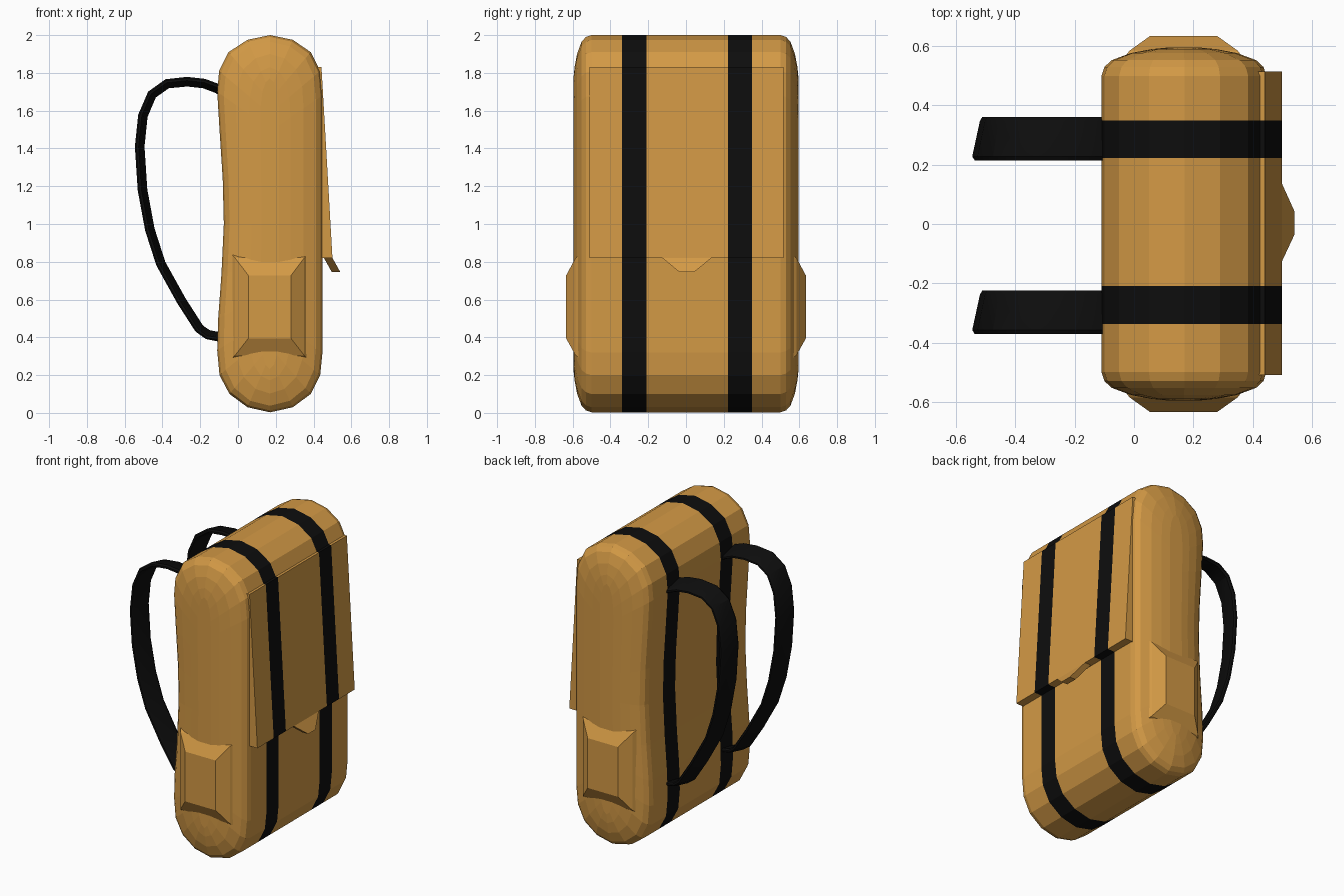
import bpy, bmesh
from mathutils import Vector

if "Cube" in bpy.data.objects:
    bpy.data.objects.remove(bpy.data.objects["Cube"])


def material(name, rgb):
    m = bpy.data.materials.new(name)
    m.diffuse_color = (*rgb, 1)
    m.use_nodes = True
    m.node_tree.nodes["Principled BSDF"].inputs["Base Color"].default_value = m.diffuse_color
    return m


CANVAS = material("canvas", (0.65, 0.32, 0.06))
BLACK = material("black_webbing", (0.004, 0.004, 0.004))
BANDS = [(-0.338, -0.21), (0.222, 0.35)]  # y ranges of the two webbing bands


def loft(name, rings, mats, banded=False):
    """Skin a row of equal-length closed rings and cap both ends."""
    bm = bmesh.new()
    rows = [[bm.verts.new(p) for p in ring] for ring in rings]
    n = len(rows[0])
    for a, b in zip(rows, rows[1:]):
        for i in range(n):
            j = (i + 1) % n
            bm.faces.new((a[i], a[j], b[j], b[i]))
    bm.faces.new(rows[0])
    bm.faces.new(rows[-1])
    bmesh.ops.recalc_face_normals(bm, faces=bm.faces)
    if banded:
        for f in bm.faces:
            y = f.calc_center_median().y
            f.material_index = int(any(lo < y < hi for lo, hi in BANDS))
    mesh = bpy.data.meshes.new(name)
    bm.to_mesh(mesh)
    bm.free()
    for m in mats:
        mesh.materials.append(m)
    ob = bpy.data.objects.new(name, mesh)
    bpy.context.collection.objects.link(ob)
    return ob


# Body: side profile (x, z) swept across y, shrinking at both ends
profile = [(0.17, 2.0), (0.29, 1.975), (0.385, 1.91), (0.435, 1.81), (0.447, 1.68),
           (0.447, 1.24), (0.447, 0.75), (0.447, 0.32), (0.435, 0.2), (0.385, 0.1),
           (0.29, 0.03), (0.17, 0.003), (0.05, 0.03), (-0.045, 0.1), (-0.098, 0.2),
           (-0.11, 0.33), (-0.105, 0.5), (-0.088, 0.73), (-0.075, 1.0), (-0.081, 1.24),
           (-0.098, 1.5), (-0.11, 1.7), (-0.1, 1.81), (-0.05, 1.91), (0.05, 1.975)]
ends = [(0.5, 0), (0.53, 0.01), (0.553, 0.035), (0.577, 0.1), (0.59, 0.17), (0.596, 0.23)]
stations = [(-y, d) for y, d in reversed(ends)]
stations += [(y, 0) for band in BANDS for y in band] + ends
loft("pack_body",
     [[(0.168 + (x - 0.168) * (1 - d / 0.28), y, 1 + (z - 1) * (1 - d))
       for x, z in profile] for y, d in stations],
     [CANVAS, BLACK], banded=True)

# Front flap: thin wedge hanging down the +x side
wedge = [(0.40, 1.83), (0.442, 1.83), (0.5, 0.82), (0.435, 0.82)]
flap_ys = [-0.51] + [y for band in BANDS for y in band] + [0.515]
loft("flap", [[(x, y, z) for x, z in wedge] for y in flap_ys],
     [CANVAS, BLACK], banded=True)

# Flap tab: tapered lip kicked outward
loft("flap_tab",
     [[(x0, lo, z), (x1, lo, z), (x1, hi, z), (x0, hi, z)]
      for x0, x1, lo, hi, z in ((0.455, 0.5, -0.125, 0.135, 0.82),
                                (0.497, 0.542, -0.035, 0.042, 0.745))],
     [CANVAS])

# Side pockets: low frustums on both ends
for side, label in ((-1, "front"), (1, "rear")):
    loft(label + "_side_pocket",
         [[(x0, side * y, z0), (x1, side * y, z0), (x1, side * y, z1), (x0, side * y, z1)]
          for x0, x1, z0, z1, y in ((-0.03, 0.365, 0.29, 0.835, 0.565),
                                    (-0.015, 0.35, 0.305, 0.82, 0.585),
                                    (0.055, 0.28, 0.395, 0.727, 0.635))],
         [CANVAS])

# Shoulder straps: flat tilted section carried along a curved path (x, z)
path = [Vector(p) for p in (
    (-0.05, 1.68), (-0.11, 1.717), (-0.18, 1.743), (-0.27, 1.753), (-0.375, 1.742),
    (-0.455, 1.685), (-0.503, 1.573), (-0.52, 1.41), (-0.505, 1.18), (-0.466, 0.97),
    (-0.408, 0.79), (-0.3, 0.595), (-0.205, 0.447), (-0.16, 0.415), (-0.11, 0.405),
    (-0.05, 0.42))]
section = [(-0.073, 0.018), (-0.06, 0.026), (0.06, 0.0), (0.073, -0.008),
           (0.073, -0.019), (0.06, -0.025), (-0.06, -0.002), (-0.073, 0.006)]


def strap_ring(i, yc):
    t = (path[min(i + 1, len(path) - 1)] - path[max(i - 1, 0)]).normalized()
    return [(path[i].x + t.y * n, yc + w, path[i].y - t.x * n) for w, n in section]


for yc, label in ((-0.298, "front"), (0.288, "rear")):
    strap = loft(label + "_shoulder_strap",
                 [strap_ring(i, yc) for i in range(len(path))], [BLACK])
    bpy.ops.object.select_all(action='DESELECT')
    strap.select_set(True)
    bpy.context.view_layer.objects.active = strap
    bpy.ops.object.shade_smooth_by_angle()
